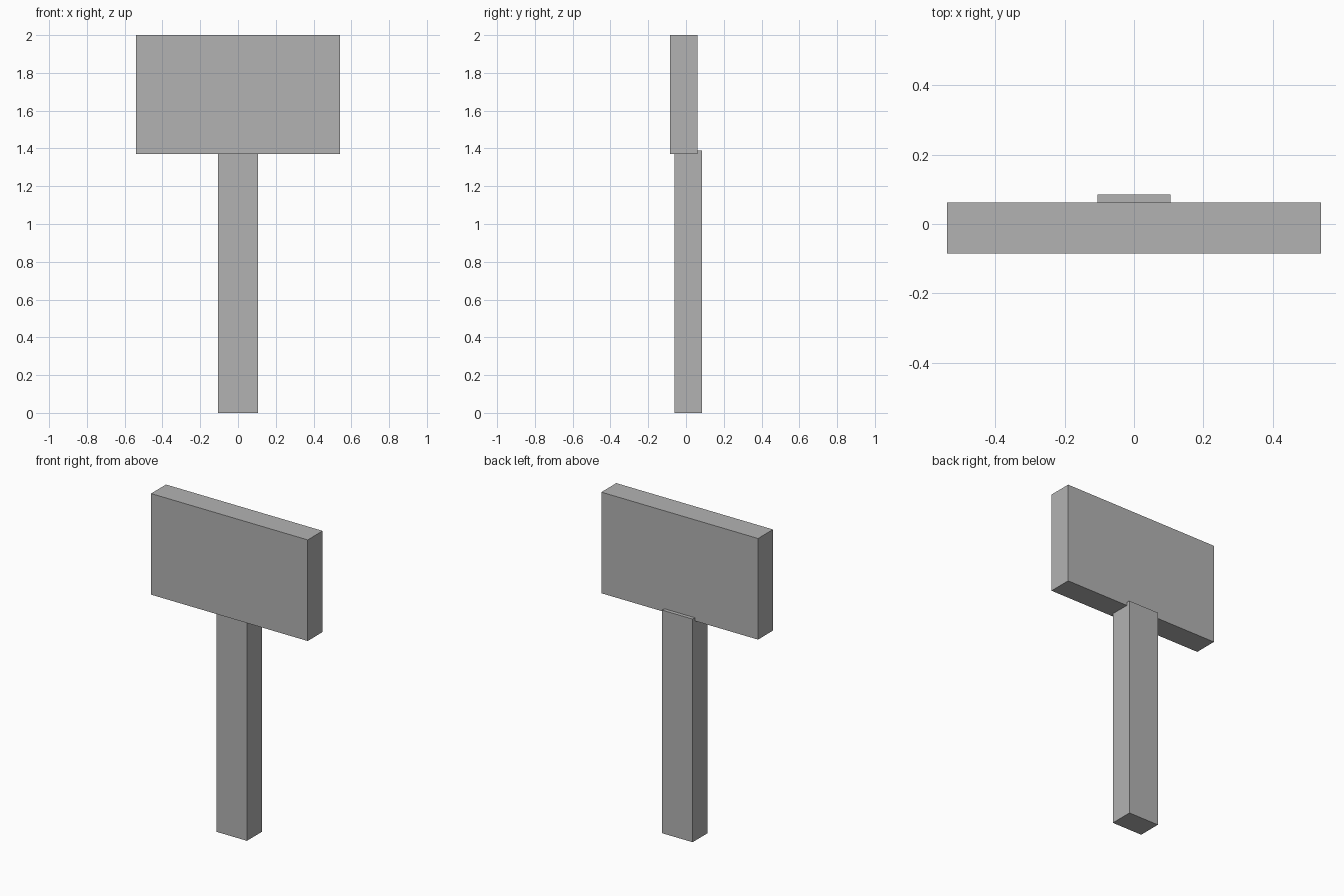
import bpy

default = bpy.data.objects.get("Cube")
if default:
    bpy.data.objects.remove(default, do_unlink=True)

# Single plain grey
grey = bpy.data.materials.new("plain_grey")
grey.use_nodes = True
colour = (0.45, 0.45, 0.45, 1)
grey.diffuse_color = colour
grey.node_tree.nodes["Principled BSDF"].inputs["Base Color"].default_value = colour


def box(name, low, high):
    """Flat-sided box between two opposite corners."""
    bpy.ops.mesh.primitive_cube_add(size=1)
    obj = bpy.context.object
    obj.name = name
    obj.location = [(a + b) / 2 for a, b in zip(low, high)]
    obj.scale = [b - a for a, b in zip(low, high)]
    bpy.ops.object.transform_apply(location=False, rotation=False, scale=True)
    obj.data.materials.append(grey)
    return obj


# Upright post, standing slightly proud of the back of the board
box("post", (-0.105, -0.062, 0), (0.105, 0.085, 1.39))

# Sign board
box("sign_board", (-0.54, -0.085, 1.37), (0.54, 0.062, 2))
